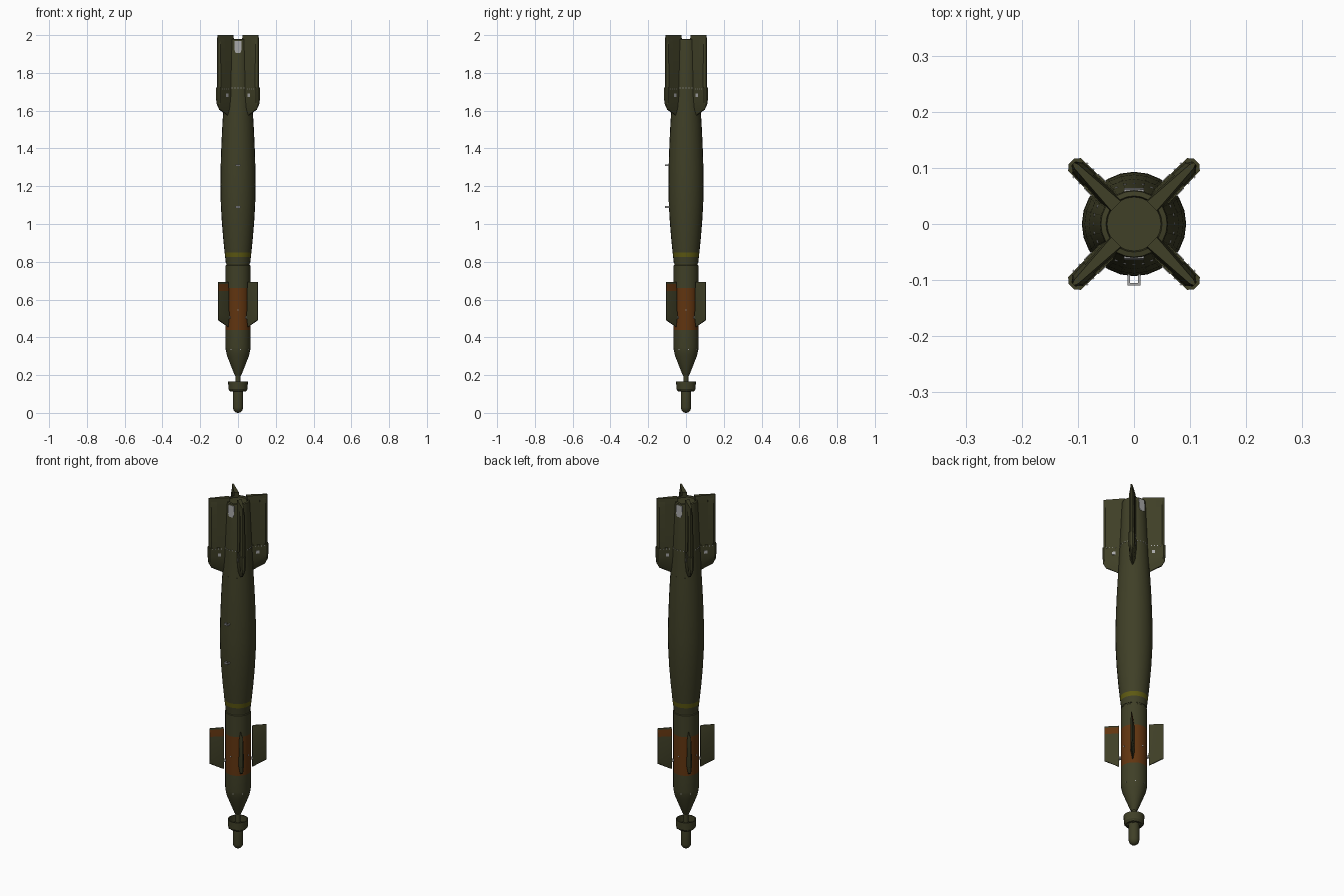
import bpy, bmesh, math
from mathutils import Matrix, Vector

if "Cube" in bpy.data.objects:
    bpy.data.objects.remove(bpy.data.objects["Cube"])


def material(name, rgb):
    m = bpy.data.materials.new(name)
    m.diffuse_color = (*rgb, 1)
    m.use_nodes = True
    m.node_tree.nodes["Principled BSDF"].inputs["Base Color"].default_value = m.diffuse_color
    return m


OLIVE = material("olive", (0.05, 0.05, 0.02))
ORANGE = material("burnt orange", (0.12, 0.035, 0.005))
YELLOW = material("dull yellow", (0.11, 0.10, 0.006))
SILVER = material("silver", (0.38, 0.38, 0.38))
DIAGONALS = [math.radians(45 + 90 * k) for k in range(4)]


def finish(bm, name, mats, rule=None, smooth=30):
    bmesh.ops.remove_doubles(bm, verts=bm.verts, dist=1e-5)
    bmesh.ops.recalc_face_normals(bm, faces=bm.faces)
    if rule:
        for f in bm.faces:
            f.material_index = rule(f)
    me = bpy.data.meshes.new(name)
    bm.to_mesh(me)
    bm.free()
    ob = bpy.data.objects.new(name, me)
    bpy.context.collection.objects.link(ob)
    for m in mats:
        me.materials.append(m)
    bpy.ops.object.select_all(action='DESELECT')
    ob.select_set(True)
    bpy.context.view_layer.objects.active = ob
    bpy.ops.object.shade_smooth_by_angle(angle=math.radians(smooth))
    return ob


def lathe(name, profile, mats, rule=None, n=24, closed=False):
    """Spin an (r, z) profile around the z axis."""
    bm = bmesh.new()
    rings = [[bm.verts.new((r * math.cos(2 * math.pi * i / n),
                            r * math.sin(2 * math.pi * i / n), z))
              for i in range(n)] for r, z in profile]
    pairs = list(zip(rings, rings[1:])) + ([(rings[-1], rings[0])] if closed else [])
    for a, b in pairs:
        for i in range(n):
            j = (i + 1) % n
            bm.faces.new((a[i], a[j], b[j], b[i]))
    return finish(bm, name, mats, rule)


def fin(name, stations, angle, mats, rule=None):
    """Loft stations of (r_in, z_in, half_in, r_out, z_out, half_out)."""
    bm = bmesh.new()
    rings = []
    for ri, zi, ti, ro, zo, to in stations:
        pts = [(ri, -ti, zi), (ro - 0.008, -to, zo), (ro, -to * .4, zo),
               (ro, to * .4, zo), (ro - 0.008, to, zo), (ri, ti, zi)]
        rings.append([bm.verts.new(p) for p in pts])
    for a, b in zip(rings, rings[1:]):
        for i in range(6):
            j = (i + 1) % 6
            bm.faces.new((a[i], a[j], b[j], b[i]))
    bm.faces.new(rings[0])
    bm.faces.new(rings[-1])
    ob = finish(bm, name, mats, rule, 20)
    ob.rotation_euler.z = angle
    return ob


def add_box(bm, lo, hi, angle=0):
    lo, hi = Vector(lo), Vector(hi)
    m = (Matrix.Rotation(angle, 4, 'Z') @ Matrix.Translation((lo + hi) / 2)
         @ Matrix.Diagonal((*(hi - lo), 1)))
    bmesh.ops.create_cube(bm, size=1, matrix=m)


def add_rod(bm, radius, r0, r1, z, angle, y=0, n=8):
    """Short cylinder pointing outward along a radial direction."""
    m = (Matrix.Rotation(angle, 4, 'Z') @ Matrix.Translation(((r0 + r1) / 2, y, z))
         @ Matrix.Rotation(math.pi / 2, 4, 'Y'))
    bmesh.ops.create_cone(bm, cap_ends=True, segments=n, radius1=radius,
                          radius2=radius, depth=r1 - r0, matrix=m)


# Seeker: rounded nose, neck, ring and its struts
nose = [(0.027 * math.sin(a), 0.03 - 0.03 * math.cos(a))
        for a in [math.pi / 2 * i / 6 for i in range(7)]]
lathe("seeker_nose", nose + [(0.027, 0.115), (0.024, 0.14), (0.013, 0.15),
                             (0.013, 0.215), (0, 0.215)], [OLIVE])
lathe("seeker_ring", [(0.036, 0.112), (0.043, 0.114), (0.051, 0.126), (0.052, 0.166),
                      (0.047, 0.166), (0.046, 0.13), (0.036, 0.118)], [OLIVE], closed=True)
bm = bmesh.new()
for a in DIAGONALS:
    add_box(bm, (0.02, -0.004, 0.113), (0.048, 0.004, 0.145), a)
finish(bm, "seeker_struts", [OLIVE])

# Guidance section with orange band
lathe("guidance_section", [(0, 0.195), (0.015, 0.195), (0.02, 0.205), (0.059, 0.305),
                           (0.065, 0.335), (0.066, 0.345), (0.066, 0.44), (0.066, 0.66),
                           (0.066, 0.78), (0.062, 0.783), (0.062, 0.80)], [OLIVE, ORANGE],
      lambda f: int(0.44 < f.calc_center_median().z < 0.66))

# Main body with yellow band
lathe("main_body", [(0, 0.79), (0.064, 0.79), (0.068, 0.825), (0.071, 0.85), (0.079, 0.93),
                    (0.087, 1.03), (0.092, 1.13), (0.093, 1.21), (0.092, 1.30),
                    (0.088, 1.42), (0.083, 1.52), (0.080, 1.57), (0, 1.57)],
      [OLIVE, YELLOW], lambda f: int(0.825 < f.calc_center_median().z < 0.85))

# Tail cone
lathe("tail_cone", [(0.080, 1.565), (0.078, 1.60), (0.072, 1.72), (0.061, 1.965),
                    (0.059, 1.978), (0.050, 1.98), (0.048, 1.972), (0, 1.972)], [OLIVE])

for k, a in enumerate(DIAGONALS, 1):
    # Front control fins, orange patch on one side
    fin(f"front_fin_{k}", [(0.075, 0.455, 0.002, 0.148, 0.490, 0.001),
                           (0.075, 0.50, 0.010, 0.148, 0.525, 0.006),
                           (0.075, 0.645, 0.008, 0.148, 0.645, 0.005),
                           (0.075, 0.683, 0.003, 0.148, 0.683, 0.002),
                           (0.075, 0.692, 0.002, 0.148, 0.692, 0.001)], a, [OLIVE, ORANGE],
        lambda f: int(f.normal.y > 0.8 and 0.645 < f.calc_center_median().z < 0.683))
    # Tail fins: thick base, tapered housing and folded panel
    fin(f"tail_fin_base_{k}", [(0.06, 1.565, 0.002, 0.140, 1.605, 0.002),
                               (0.06, 1.60, 0.013, 0.155, 1.635, 0.011),
                               (0.06, 1.66, 0.018, 0.158, 1.67, 0.016),
                               (0.06, 1.722, 0.018, 0.158, 1.722, 0.016)], a, [OLIVE])
    fin(f"tail_fin_housing_{k}", [(0.045, 1.71, 0.018, 0.153, 1.71, 0.011),
                                  (0.045, 1.96, 0.015, 0.153, 1.96, 0.008),
                                  (0.045, 2.0, 0.012, 0.153, 2.0, 0.005)], a, [OLIVE])
    fin(f"tail_fin_panel_{k}", [(0.112, 1.715, 0.016, 0.150, 1.715, 0.014),
                                (0.112, 1.95, 0.014, 0.150, 1.95, 0.012),
                                (0.112, 1.985, 0.008, 0.150, 1.985, 0.006)], a, [OLIVE])

# Silver fittings: pivots, bolts and rivets
bm = bmesh.new()
for a in DIAGONALS:
    add_rod(bm, 0.009, 0.06, 0.08, 0.505, a)
finish(bm, "front_fin_pivots", [SILVER])

bm = bmesh.new()
for k in range(8):
    add_rod(bm, 0.003, 0.06, 0.066, 0.335, math.pi / 4 * k + math.pi / 16)
for k in range(4):
    add_rod(bm, 0.004, 0.06, 0.0675, 0.545, math.pi / 2 * k)
finish(bm, "guidance_bolts", [SILVER])

bm = bmesh.new()
for k in range(28):
    add_rod(bm, 0.003, 0.065, 0.0735, 1.72, 2 * math.pi * k / 28)
for a in DIAGONALS:
    for r in (0.09, 0.105, 0.12, 0.135):
        add_box(bm, (r - 0.002, -0.0185, 1.713), (r + 0.002, 0.0185, 1.718), a)
finish(bm, "tail_rivets", [SILVER])

bm = bmesh.new()
for a in DIAGONALS:
    add_box(bm, (0.091, -0.0185, 1.673), (0.108, 0.0185, 1.69), a)
finish(bm, "fin_side_plates", [SILVER])

# Silver plates on the front and back of the tail
bm = bmesh.new()
for s in (-1, 1):
    vs = [bm.verts.new((x, s * y, z)) for y, z, w in
          ((0.0645, 1.905, 0.012), (0.0635, 1.92, 0.018), (0.0615, 1.97, 0.018))
          for x in (-w, w)]
    back = [bm.verts.new((v.co.x, v.co.y - s * 0.006, v.co.z)) for v in vs]
    loop = [0, 1, 3, 5, 4, 2]
    bm.faces.new([vs[i] for i in loop])
    bm.faces.new([back[i] for i in loop])
    for i, j in zip(loop, loop[1:] + loop[:1]):
        bm.faces.new((vs[i], vs[j], back[j], back[i]))
finish(bm, "tail_plates", [SILVER])

# Suspension lugs: square loops on the front
bm = bmesh.new()
for z in (1.09, 1.31):
    for s in (-1, 1):
        add_box(bm, (s * 0.0095 - 0.0025, -0.108, z - 0.004), (s * 0.0095 + 0.0025, -0.088, z + 0.004))
    add_box(bm, (-0.012, -0.110, z - 0.004), (0.012, -0.105, z + 0.004))
finish(bm, "suspension_lugs", [SILVER])
